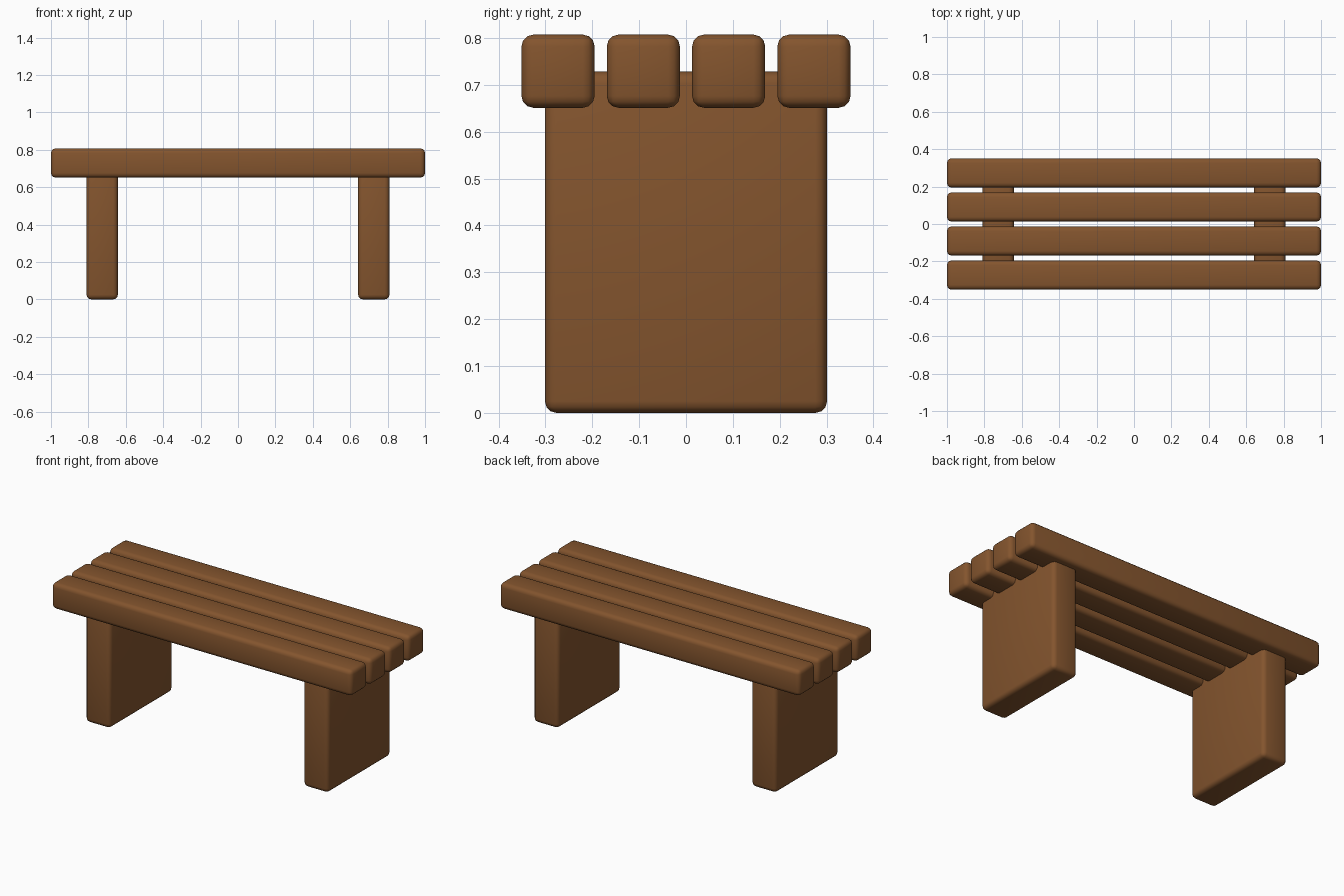
import bpy
import math

cube = bpy.data.objects.get("Cube")
if cube:
    bpy.data.objects.remove(cube, do_unlink=True)

# Single brown wood colour
wood = bpy.data.materials.new("brown_wood")
wood.use_nodes = True
colour = (0.23, 0.09, 0.027, 1)
wood.diffuse_color = colour
wood.node_tree.nodes["Principled BSDF"].inputs["Base Color"].default_value = colour


def rounded_board(name, centre, size, radius=0.025):
    """Box with softly rounded edges."""
    bpy.ops.mesh.primitive_cube_add(size=1, location=centre)
    board = bpy.context.object
    board.name = name
    board.scale = size
    bpy.ops.object.transform_apply(location=False, rotation=False, scale=True)
    board.data.materials.append(wood)
    bevel = board.modifiers.new("rounded_edges", "BEVEL")
    bevel.width = radius
    bevel.segments = 3
    bpy.ops.object.modifier_apply(modifier=bevel.name)
    bpy.ops.object.shade_smooth_by_angle(angle=math.radians(40))
    return board


# Four seat slats, evenly spaced front to back
SLAT = 0.156
PITCH = 0.182
for i in range(4):
    rounded_board(f"seat_slat_{i + 1}", (0, (i - 1.5) * PITCH, 0.729), (2, SLAT, SLAT))

# Two slab legs, their tops set into the slats
LEG_HEIGHT = 0.728
for side, name in ((1, "left_leg"), (-1, "right_leg")):
    rounded_board(name, (side * 0.726, 0, LEG_HEIGHT / 2), (0.167, 0.602, LEG_HEIGHT))
